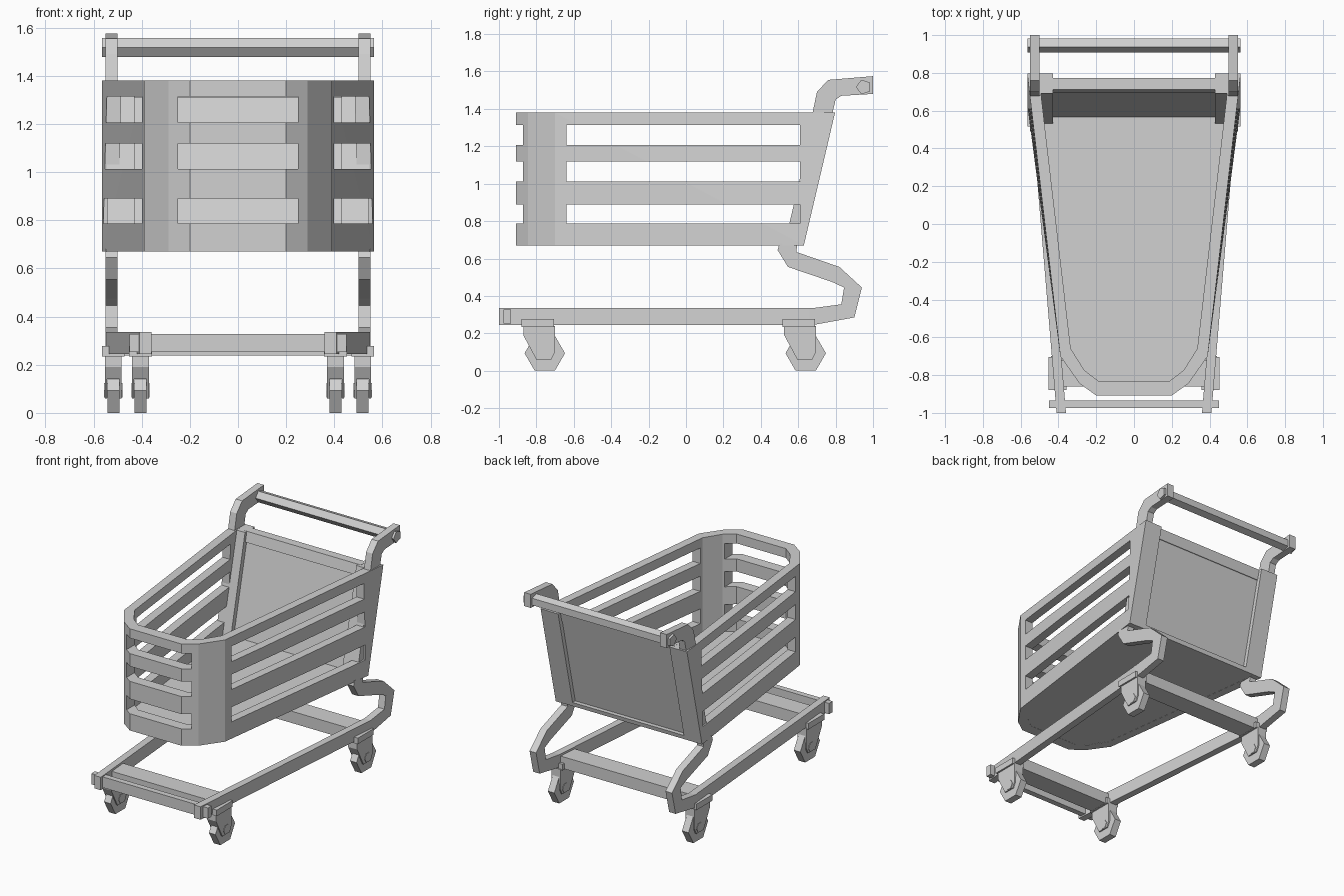
import bpy, bmesh, math

cube = bpy.data.objects.get("Cube")
if cube:
    bpy.data.objects.remove(cube, do_unlink=True)

GREY = (0.64, 0.64, 0.64, 1.0)
metal = bpy.data.materials.new("light_grey")
metal.use_nodes = True
metal.diffuse_color = GREY
metal.node_tree.nodes["Principled BSDF"].inputs["Base Color"].default_value = GREY

BOTTOM, TOP = 0.67, 1.38


def back_y(z):
    """Rear face of the basket, which leans backwards."""
    return 0.63 + (z - BOTTOM) * 0.235


def skin(name, start, end, triangulate=False):
    """Closed solid between two matching loops of points."""
    bm = bmesh.new()
    a = [bm.verts.new(p) for p in start]
    b = [bm.verts.new(p) for p in end]
    bm.faces.new(a)
    bm.faces.new(b)
    for i in range(len(a)):
        j = (i + 1) % len(a)
        bm.faces.new((a[i], a[j], b[j], b[i]))
    if triangulate:
        bmesh.ops.triangulate(bm, faces=bm.faces[:])
    bmesh.ops.recalc_face_normals(bm, faces=bm.faces[:])
    mesh = bpy.data.meshes.new(name)
    bm.to_mesh(mesh)
    bm.free()
    mesh.materials.append(metal)
    obj = bpy.data.objects.new(name, mesh)
    bpy.context.collection.objects.link(obj)
    return obj


def side_profile(name, points, x0, x1):
    """Extrude a (y, z) profile across x."""
    return skin(name, [(x0, y, z) for y, z in points], [(x1, y, z) for y, z in points])


def box(name, x0, x1, y0, y1, z0, z1):
    return side_profile(name, [(y0, z0), (y1, z0), (y1, z1), (y0, z1)], x0, x1)


def leaning_slab(name, x0, x1, front, back, z0, z1):
    """Slab parallel to the leaning rear of the basket."""
    pts = [(back_y(z0) - front, z0), (back_y(z0) - back, z0),
           (back_y(z1) - back, z1), (back_y(z1) - front, z1)]
    return side_profile(name, pts, x0, x1)


def polygon(sides, radius, cy, cz):
    return [(cy - radius * math.cos(math.tau * i / sides),
             cz + radius * math.sin(math.tau * i / sides)) for i in range(sides)]


def upright(name, outline, z0, z1):
    """Extrude a plan outline up; a y of None follows the leaning rear."""
    loops = [[(x, back_y(z) if y is None else y, z) for x, y in outline] for z in (z0, z1)]
    return skin(name, *loops, triangulate=True)


def cut(target, cutter):
    mod = target.modifiers.new("slot", "BOOLEAN")
    mod.operation, mod.solver, mod.object = "DIFFERENCE", "EXACT", cutter
    bpy.context.view_layer.objects.active = target
    bpy.ops.object.modifier_apply(modifier=mod.name)
    bpy.data.objects.remove(cutter, do_unlink=True)


# Basket walls: a U-shaped band with rounded-off front corners
outer = [(0.565, None), (0.39, -0.70), (0.288, -0.845), (0.20, -0.908)]
inner = [(0.505, None), (0.335, -0.66), (0.262, -0.775), (0.19, -0.83)]


def both_sides(half):
    return half + [(-x, y) for x, y in reversed(half)]


walls = upright("basket_walls", both_sides(outer) + both_sides(inner)[::-1], BOTTOM, TOP)
for low, high in ((0.787, 0.89), (1.013, 1.118), (1.207, 1.315)):
    cut(walls, box("side_cutter", -0.8, 0.8, -0.64, 0.61, low, high))
    cut(walls, box("front_cutter", -0.25, 0.25, -1.2, -0.6, low, high))

# Basket floor, just inside the outer skin
floor = [(0.56, None), (0.386, -0.698), (0.286, -0.842), (0.2, -0.905)]
upright("basket_floor", both_sides(floor), BOTTOM + 0.001, BOTTOM + 0.03)

# Rear panel and its top rim
leaning_slab("back_panel", -0.45, 0.45, 0.07, 0.03, BOTTOM + 0.005, 1.36)
leaning_slab("back_panel_rim", -0.45, 0.45, 0.085, 0.025, 1.31, TOP)

# Handle bar
side_profile("handle_bar", polygon(5, 0.041, 0.95, 1.517), -0.565, 0.565)

# Front bumper and the two cross beams
box("front_bumper", -0.45, 0.45, -0.975, -0.935, 0.253, 0.328)
box("front_cross_beam", -0.40, 0.40, -0.86, -0.72, 0.238, 0.32)
box("rear_cross_beam", -0.515, 0.515, 0.53, 0.67, 0.238, 0.32)

lower_hook = [(0.66, 0.245), (0.68, 0.245), (0.90, 0.285), (0.94, 0.445), (0.82, 0.555),
              (0.59, 0.635), (0.595, 0.68), (0.50, 0.68), (0.49, 0.645), (0.545, 0.555),
              (0.78, 0.475), (0.845, 0.445), (0.83, 0.355), (0.68, 0.335), (0.66, 0.335)]
handle_arm = [(0.66, 1.30), (0.765, 1.30), (0.80, 1.45), (0.83, 1.47), (1.0, 1.48),
              (1.0, 1.575), (0.76, 1.555), (0.70, 1.49)]

for side, s in (("left", 1), ("right", -1)):
    # Rear frame posts, handle arms and the folded tube under the basket
    leaning_slab(side + "_back_post", s * 0.43, s * 0.545, 0.105, 0.0, BOTTOM + 0.002, TOP - 0.001)
    side_profile(side + "_handle_arm", handle_arm, s * 0.50, s * 0.55)
    side_profile(side + "_lower_hook", lower_hook, s * 0.50, s * 0.55)

    # Base rail, converging towards the front
    ends = [[(s * (x + dx), y, z) for dx, z in
             ((-0.025, 0.245), (0.025, 0.245), (0.025, 0.335), (-0.025, 0.335))]
            for x, y in ((0.385, -1.0), (0.525, 0.68))]
    skin(side + "_base_rail", *ends)

    # Casters
    for end, x, y in (("front", 0.405, -0.755), ("rear", 0.518, 0.64)):
        name = f"{end}_{side}_caster"
        cx = s * x
        box(name + "_plate", cx - 0.047, cx + 0.047, y - 0.125, y + 0.05, 0.235, 0.277)
        block = [(-0.115, 0.24), (-0.115, 0.19), (-0.088, 0.14), (0.055, 0.14), (0.055, 0.24)]
        side_profile(name + "_fork_top", [(y + p, z) for p, z in block], cx - 0.035, cx + 0.035)
        leg = [(-0.088, 0.14), (-0.045, 0.06), (0.035, 0.06), (0.055, 0.10), (0.055, 0.14)]
        for t in (-1, 1):
            side_profile(name + "_fork_leg", [(y + p, z) for p, z in leg],
                         cx + t * 0.026, cx + t * 0.035)
        side_profile(name + "_wheel", polygon(6, 0.108, y, 0.0935), cx - 0.025, cx + 0.025)
        side_profile(name + "_axle", polygon(6, 0.035, y, 0.0935), cx - 0.038, cx + 0.038)
